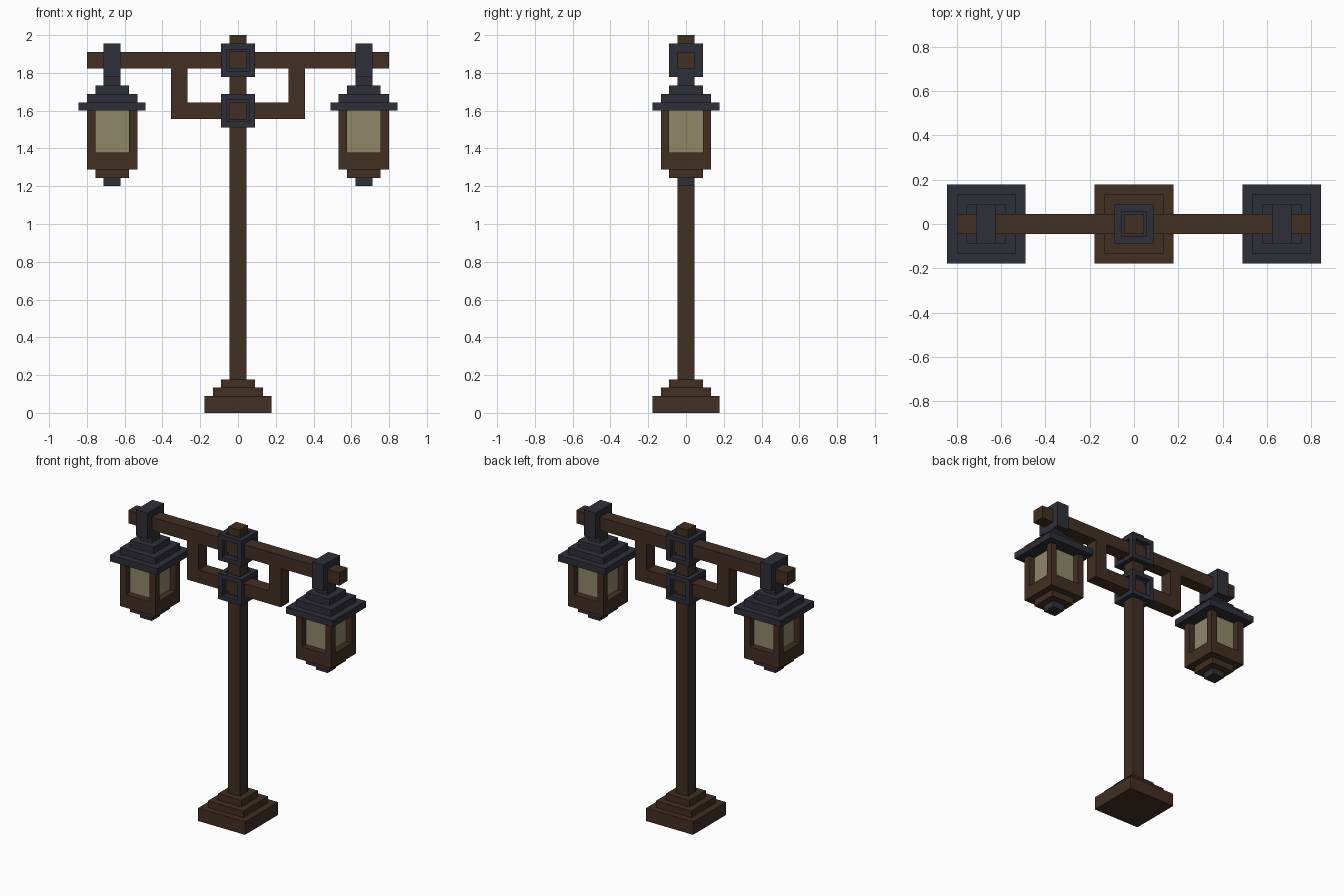
import bpy, bmesh
from mathutils import Matrix, Vector

if "Cube" in bpy.data.objects:
    bpy.data.objects.remove(bpy.data.objects["Cube"])

U = 2 / 45  # block unit: the lamp post is 45 blocks tall


def material(name, rgb):
    m = bpy.data.materials.new(name)
    m.diffuse_color = (*rgb, 1)
    m.use_nodes = True
    m.node_tree.nodes["Principled BSDF"].inputs["Base Color"].default_value = m.diffuse_color
    return m


WOOD = material("dark wood", (0.054, 0.029, 0.017))
IRON = material("dark iron", (0.028, 0.028, 0.041))
GLASS = material("lamp glass", (0.275, 0.248, 0.136))


def finish(bm, name, mat):
    bmesh.ops.recalc_face_normals(bm, faces=bm.faces)
    bmesh.ops.scale(bm, vec=(U, U, U), verts=bm.verts)
    mesh = bpy.data.meshes.new(name)
    bm.to_mesh(mesh)
    bm.free()
    mesh.materials.append(mat)
    obj = bpy.data.objects.new(name, mesh)
    bpy.context.collection.objects.link(obj)
    return obj


def add_box(bm, lo, hi):
    lo, hi = Vector(lo), Vector(hi)
    mat = Matrix.Translation((lo + hi) / 2) @ Matrix.Diagonal((*(hi - lo), 1))
    bmesh.ops.create_cube(bm, size=1, matrix=mat)


def box(name, lo, hi, mat):
    bm = bmesh.new()
    add_box(bm, [min(a, b) for a, b in zip(lo, hi)],
            [max(a, b) for a, b in zip(lo, hi)])
    return finish(bm, name, mat)


def stepped(name, x, profile, mat):
    """Closed square tower from (half width, height) pairs, bottom to top."""
    bm = bmesh.new()
    rings = [[bm.verts.new((x + sx * h, sy * h, z))
              for sx, sy in ((-1, -1), (1, -1), (1, 1), (-1, 1))]
             for h, z in profile]
    for a, b in zip(rings, rings[1:]):
        for i in range(4):
            j = (i + 1) % 4
            bm.faces.new((a[i], a[j], b[j], b[i]))
    bm.faces.new(rings[0][::-1])
    bm.faces.new(rings[-1])
    return finish(bm, name, mat)


def collar(name, z):
    """Cube frame with a square opening on each side."""
    bm = bmesh.new()
    add_box(bm, (-2, -2, z - 2), (2, 2, z + 2))
    centres = list(bm.faces)
    bmesh.ops.inset_individual(bm, faces=centres, thickness=1)
    for f in centres:
        f.normal_update()
        inward = -f.normal.copy()
        new = bmesh.ops.extrude_discrete_faces(bm, faces=[f])["faces"][0]
        bmesh.ops.translate(bm, vec=inward, verts=new.verts)
        bm.faces.remove(new)
    bmesh.ops.remove_doubles(bm, verts=bm.verts, dist=0.001)
    return finish(bm, name, IRON)


# Stepped foot and pole
stepped("base", 0, [(4, 0), (4, 2), (3, 2), (3, 3), (2, 3), (2, 4)], WOOD)
box("pole", (-1, -1, 4), (1, 1, 45), WOOD)
collar("upper_collar", 42)
collar("lower_collar", 36)

for s, side in ((-1, "left"), (1, "right")):
    x = 15 * s
    # Crossarm and its square bracket
    box(f"{side}_arm", (s, -1, 41), (18 * s, 1, 43), WOOD)
    box(f"{side}_bracket_bar", (s, -1, 35), (8 * s, 1, 37), WOOD)
    box(f"{side}_bracket_upright", (6 * s, -1, 37), (8 * s, 1, 41), WOOD)

    # Hanger around the arm, and the stepped roof under it
    box(f"{side}_hanger", (x - 1, -2, 40), (x + 1, 2, 44), IRON)
    stepped(f"{side}_lantern_roof", x,
            [(4, 36), (4, 37), (3, 37), (3, 38), (2, 38), (2, 39), (1, 39), (1, 40)], IRON)

    # Lantern body: tray, corner posts, glass and bottom knob
    stepped(f"{side}_lantern_tray", x, [(2, 28), (2, 29), (3, 29), (3, 31)], WOOD)
    bm = bmesh.new()
    for px in (-3, 2):
        for py in (-3, 2):
            add_box(bm, (x + px, py, 31), (x + px + 1, py + 1, 36))
    finish(bm, f"{side}_lantern_posts", WOOD)
    box(f"{side}_lantern_glass", (x - 2, -2, 31), (x + 2, 2, 36), GLASS)
    box(f"{side}_lantern_knob", (x - 1, -1, 27), (x + 1, 1, 28), IRON)
